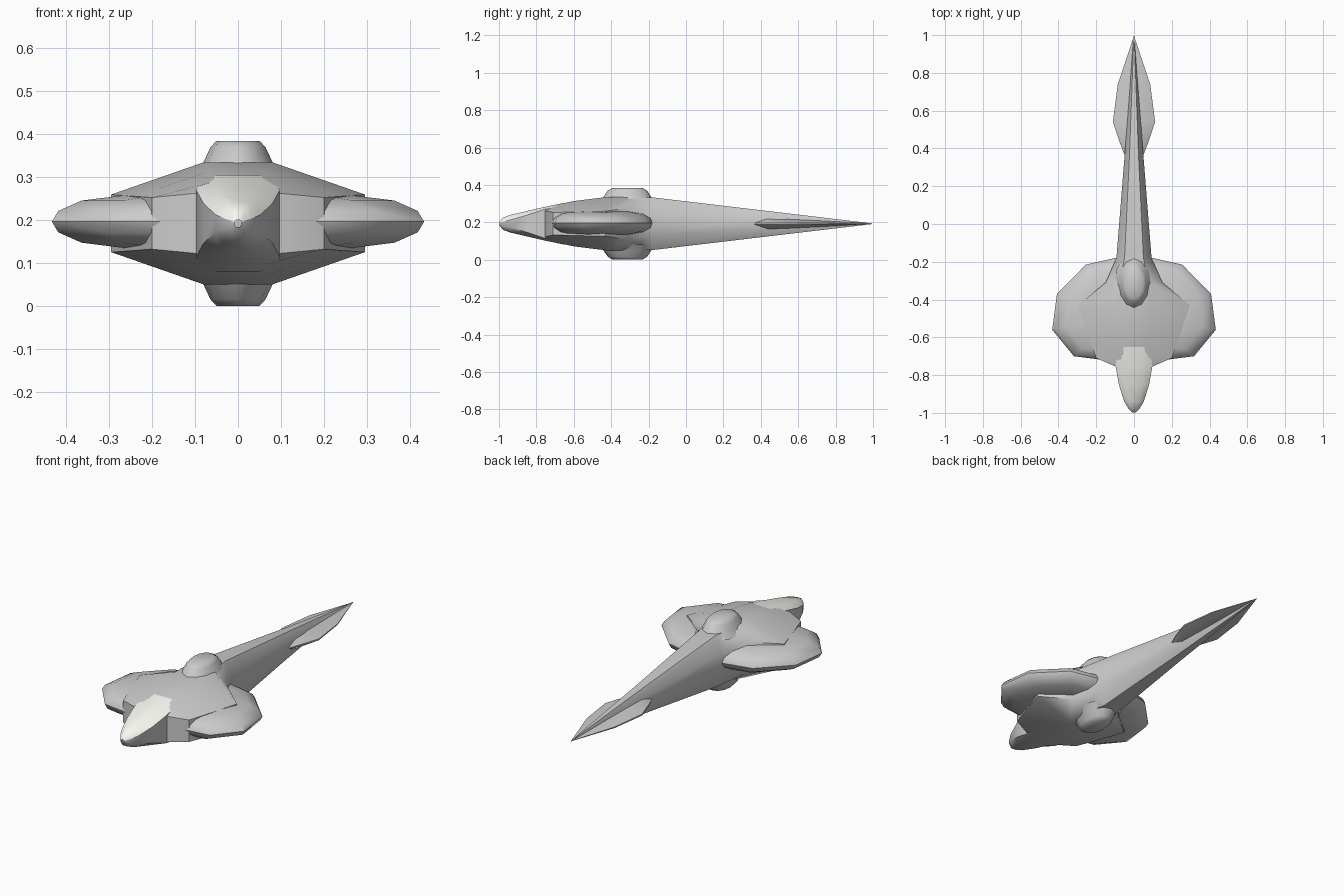
import bpy, bmesh, math

if "Cube" in bpy.data.objects:
    bpy.data.objects.remove(bpy.data.objects["Cube"])

CZ = 0.193  # height of the symmetry plane


def finish(name, bm, angle=35):
    bmesh.ops.remove_doubles(bm, verts=bm.verts, dist=1e-5)
    bmesh.ops.recalc_face_normals(bm, faces=bm.faces)
    me = bpy.data.meshes.new(name)
    bm.to_mesh(me)
    bm.free()
    ob = bpy.data.objects.new(name, me)
    bpy.context.collection.objects.link(ob)
    bpy.ops.object.select_all(action='DESELECT')
    ob.select_set(True)
    bpy.context.view_layer.objects.active = ob
    bpy.ops.object.shade_smooth_by_angle(angle=math.radians(angle))
    return ob


def loft(name, rings, closed=True, caps=True, angle=35):
    bm = bmesh.new()
    rows = [[bm.verts.new(p) for p in r] for r in rings]
    n = len(rows[0])
    for a, b in zip(rows, rows[1:]):
        for i in range(n if closed else n - 1):
            j = (i + 1) % n
            bm.faces.new((a[i], a[j], b[j], b[i]))
    if caps:
        bm.faces.new(rows[0])
        bm.faces.new(rows[-1])
    return finish(name, bm, angle)


def section(y, hw, eh, tw, th):
    """Eight-sided section: half width, edge height, top half width, top height."""
    up = [(hw, eh), (tw, th), (-tw, th), (-hw, eh)]
    return [(x, y, CZ + z) for x, z in up] + [(-x, y, CZ - z) for x, z in up]


# Hull with broad shoulders and long tapering tail
hull = [(-0.755, 0.097, 0.070, 0.050, 0.085), (-0.71, 0.200, 0.060, 0.055, 0.097),
        (-0.60, 0.240, 0.063, 0.065, 0.121), (-0.43, 0.295, 0.067, 0.080, 0.142),
        (-0.31, 0.150, 0.085, 0.075, 0.142), (-0.18, 0.093, 0.060, 0.050, 0.141),
        (0.36, 0.050, 0.032, 0.024, 0.077), (0.995, 0.002, 0.001, 0.001, 0.002)]
loft("hull", [section(*s) for s in hull], angle=40)

# Nose: light canopy on top, grey sides and belly
nose = [(-0.998, 0.008, 0.003, 0.004, 0.008), (-0.98, 0.028, 0.010, 0.015, 0.032),
        (-0.94, 0.052, 0.020, 0.028, 0.047), (-0.85, 0.080, 0.046, 0.045, 0.068),
        (-0.755, 0.097, 0.077, 0.052, 0.090), (-0.65, 0.090, 0.097, 0.050, 0.112)]
rings = [section(*s) for s in nose]
canopy = loft("canopy", [r[:4] for r in rings], closed=False, caps=False, angle=45)
loft("nose", [r[3:] + r[:1] for r in rings], closed=False, caps=False, angle=45)
mat = bpy.data.materials.new("canopy_light")
mat.diffuse_color = (0.95, 0.96, 0.90, 1)
mat.use_nodes = True
mat.node_tree.nodes["Principled BSDF"].inputs["Base Color"].default_value = mat.diffuse_color
canopy.data.materials.append(mat)

# Rounded disc wing around the hull
half = [(0.10, -0.18), (0.255, -0.215), (0.408, -0.37), (0.433, -0.56),
        (0.318, -0.70), (0.20, -0.715), (0.09, -0.735)]
outline = half + [(-x, y) for x, y in reversed(half)]
rim = [(0.58, -0.063), (0.84, -0.049), (0.965, -0.025), (1, 0),
       (0.965, 0.025), (0.84, 0.049), (0.58, 0.063)]
loft("disc_wing", [[(x * s, -0.46 + (y + 0.46) * s, CZ + 0.004 + z) for x, y in outline]
                   for s, z in rim], angle=40)

# Turrets above and below
dome = [(0.105, 0.155, 0.11), (0.080, 0.128, 0.143), (0.064, 0.105, 0.177),
        (0.050, 0.080, 0.192)]
for name, side in (("top_turret", 1), ("bottom_turret", -1)):
    loft(name, [[(rx * math.cos(a), -0.313 + ry * math.sin(a), CZ + side * z)
                 for a in (math.tau * i / 12 for i in range(12))]
                for rx, ry, z in dome], angle=50)

# Thin tail fins
fin = [(0.34, 0.040, 0.002, 0.030, 0.010), (0.43, 0.075, 0.004, 0.035, 0.032),
       (0.54, 0.112, 0.004, 0.030, 0.026), (0.74, 0.086, 0.003, 0.020, 0.015),
       (0.99, 0.002, 0.001, 0.001, 0.002)]
loft("tail_fins", [section(*s) for s in fin], angle=25)
